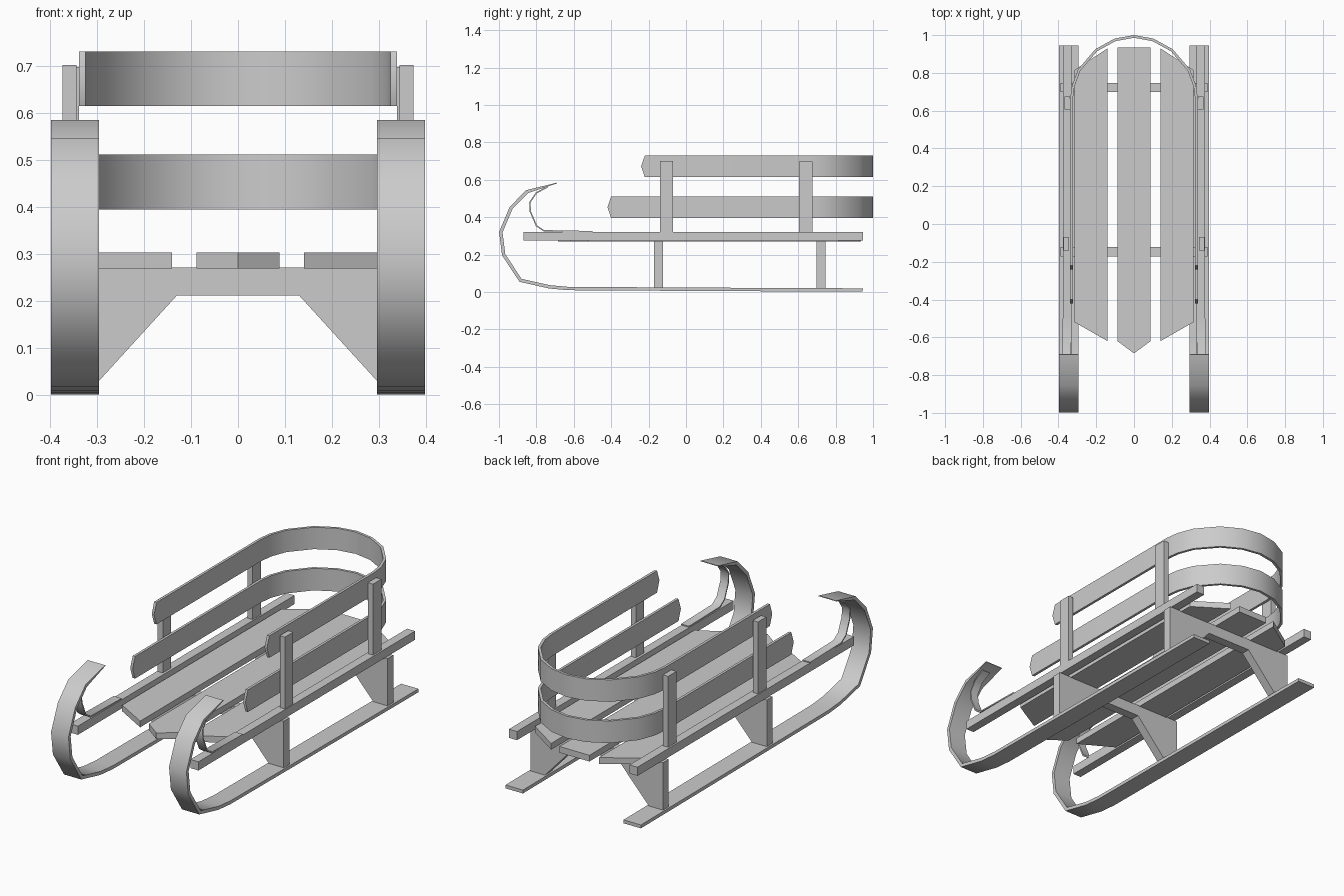
import bpy
import bmesh
import math
from mathutils import Vector

cube = bpy.data.objects.get("Cube")
if cube:
    bpy.data.objects.remove(cube)

grey = bpy.data.materials.new("plain_grey")
grey.use_nodes = True
colour = (0.6, 0.6, 0.6, 1)
grey.diffuse_color = colour
grey.node_tree.nodes["Principled BSDF"].inputs["Base Color"].default_value = colour


def finish(name, bm, smooth=False):
    bmesh.ops.recalc_face_normals(bm, faces=bm.faces)
    mesh = bpy.data.meshes.new(name)
    bm.to_mesh(mesh)
    bm.free()
    mesh.materials.append(grey)
    if smooth:
        mesh.shade_smooth()
        mesh.set_sharp_from_angle(angle=math.radians(48))
    obj = bpy.data.objects.new(name, mesh)
    bpy.context.collection.objects.link(obj)
    return obj


def prism(name, outline, place, lo, hi):
    """Extrude a flat outline from lo to hi; place maps (u, v, w) to xyz."""
    bm = bmesh.new()
    rings = [[bm.verts.new(place(u, v, w)) for u, v in outline] for w in (lo, hi)]
    for ring in rings:
        bm.faces.new(ring)
    for i in range(len(outline)):
        j = (i + 1) % len(outline)
        bm.faces.new((rings[0][i], rings[0][j], rings[1][j], rings[1][i]))
    return finish(name, bm)


def box(name, x, y, z):
    return prism(name, [(x[0], y[0]), (x[1], y[0]), (x[1], y[1]), (x[0], y[1])], flat, *z)


def strip(name, path, thickness, place, lo, hi, tip=0, thin_end=1):
    """Bent plank along a flat path, with optional pointed ends."""
    pts = [Vector(p) for p in path]
    last = len(pts) - 1
    bm = bmesh.new()
    rings = []
    for i, p in enumerate(pts):
        a = (p - pts[i - 1]).normalized() if i else None
        b = (pts[i + 1] - p).normalized() if i < last else None
        along = ((a or b) + (b or a)).normalized()
        side = Vector((-along.y, along.x))
        half = thickness / 2
        half = half / max(0.7, side.dot(Vector((-(a or b).y, (a or b).x))))
        if i == last:
            half *= thin_end
        push = along * (tip if i == last else -tip if i == 0 else 0)
        ring = []
        levels = (lo, (lo + hi) / 2, hi) if tip else (lo, hi)
        for s, order in ((1, levels), (-1, levels[::-1])):
            for w in order:
                q = p + side * half * s + (push if w not in (lo, hi) else Vector((0, 0)))
                ring.append(bm.verts.new(place(q.x, q.y, w)))
        rings.append(ring)
    n = len(rings[0])
    for r, s in zip(rings, rings[1:]):
        for k in range(n):
            m = (k + 1) % n
            bm.faces.new((r[k], r[m], s[m], s[k]))
    for ring in (rings[0], rings[-1]):
        if tip:
            bm.faces.new((ring[0], ring[1], ring[4], ring[5]))
            bm.faces.new((ring[1], ring[2], ring[3], ring[4]))
        else:
            bm.faces.new(ring)
    return finish(name, bm, True)


def flat(u, v, w):
    return (u, v, w)


def facing_side(sign):
    return lambda u, v, w: (sign * w, u, v)


def facing_front(u, v, w):
    return (u, w, v)


# Curled runners, their inner braces, long rails and upright posts
runner_path = [(0.945, 0.011), (0.05, 0.015), (-0.63, 0.019), (-0.73, 0.028),
               (-0.885, 0.063), (-0.975, 0.2), (-0.99, 0.32), (-0.935, 0.45),
               (-0.85, 0.537), (-0.69, 0.583)]
brace_path = [(-0.5, 0.323), (-0.76, 0.328), (-0.80, 0.355), (-0.832, 0.43),
              (-0.835, 0.48), (-0.80, 0.53), (-0.74, 0.563)]
for side, sign in (("left", 1), ("right", -1)):
    place = facing_side(sign)
    strip("runner_" + side, runner_path, 0.018, place, 0.295, 0.397, thin_end=0.2)
    strip("brace_" + side, brace_path, 0.007, place, 0.333, 0.379)
    box("rail_" + side, (sign * 0.33, sign * 0.377), (-0.87, 0.945), (0.275, 0.321))
    for spot, y, x, top in (("front", -0.105, 0.343, 0.702), ("rear", 0.64, 0.338, 0.697)):
        box(f"post_{spot}_{side}", (sign * x, sign * (x + 0.03)), (y - 0.035, y + 0.035), (0.32, top))

# Arched cross supports
half_arch = [(0.13, 0.212), (0.305, 0.02), (0.388, 0.02), (0.388, 0.272)]
arch = half_arch + [(-x, z) for x, z in reversed(half_arch)]
for spot, y in (("front", -0.147), ("rear", 0.723)):
    prism("support_" + spot, arch, facing_front, y - 0.024, y + 0.024)

# Seat boards
seat_z = (0.27, 0.303)
prism("seat_centre", [(-0.088, -0.62), (0, -0.685), (0.088, -0.62), (0.088, 0.935), (-0.088, 0.935)],
      flat, *seat_z)
side_board = [(0.14, -0.62), (0.315, -0.52), (0.315, 0.815), (0.14, 0.93)]
for side, sign in (("left", 1), ("right", -1)):
    prism("seat_" + side, [(sign * x, y) for x, y in side_board], flat, *seat_z)

# Bent guard rails around the back
bend = [(0.331, 0.66), (0.322, 0.73), (0.29, 0.815), (0.2, 0.92), (0.1, 0.975)]
for name, start, z in (("lower", -0.4, (0.395, 0.512)), ("upper", -0.22, (0.614, 0.73))):
    half = [(0.331, start)] + bend
    path = half + [(0, 0.993)] + [(-x, y) for x, y in reversed(half)]
    strip("guard_" + name, path, 0.014, flat, *z, tip=0.02)
